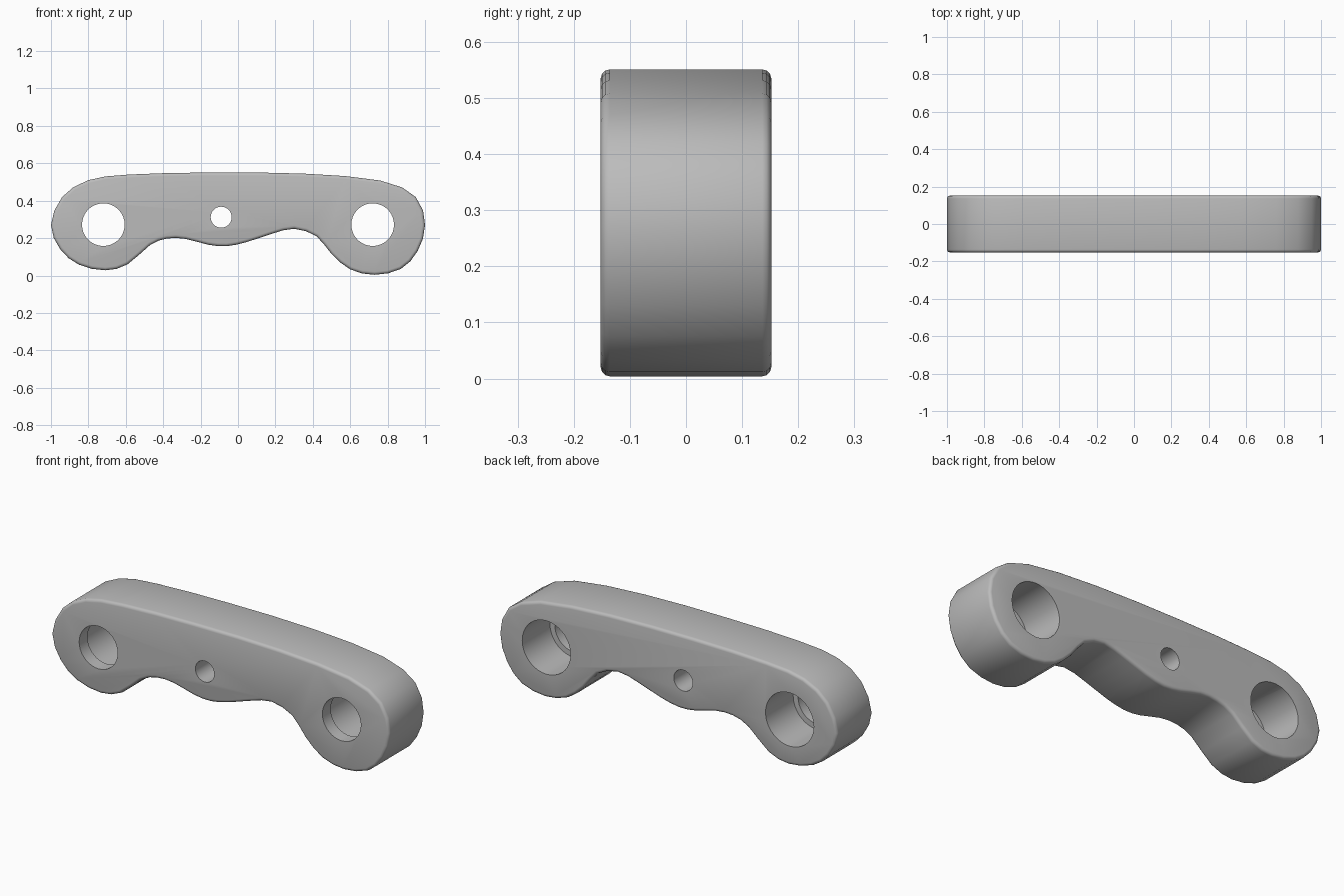
import bpy
import bmesh
from math import pi
from mathutils import Vector, Matrix

cube = bpy.data.objects.get("Cube")
if cube:
    bpy.data.objects.remove(cube, do_unlink=True)

HALF_DEPTH = 0.152
EDGE_RADIUS = 0.016
LIP = 0.07

# Single grey material
grey = bpy.data.materials.new("plain grey")
grey.use_nodes = True
colour = (0.5, 0.5, 0.5, 1)
grey.diffuse_color = colour
grey.node_tree.nodes["Principled BSDF"].inputs["Base Color"].default_value = colour

# Key points of the outline in x and z, clockwise from the left end
outline = [
    (-1, .27), (-.94, .42), (-.8, .51), (-.58, .54), (-.15, .551),
    (.35, .545), (.76, .508), (.95, .42), (1, .27), (.96, .13),
    (.87, .035), (.73, .004), (.6, .033), (.5, .115), (.42, .21),
    (.3, .25), (.18, .223), (.05, .18), (-.06, .157), (-.16, .165),
    (-.28, .196), (-.38, .198), (-.47, .163), (-.59, .06),
    (-.71, .028), (-.85, .058), (-.95, .14),
]


def smooth_loop(points, steps=2):
    """Closed Catmull-Rom curve through the points."""
    result = []
    n = len(points)
    for i in range(n):
        a, b, c, d = (Vector(points[(i + k) % n]) for k in (-1, 0, 1, 2))
        for s in range(steps):
            t = s / steps
            result.append(b + (c - a) * t / 2
                          + (a - b * 2.5 + c * 2 - d / 2) * t ** 2
                          + (b * 3 - a - c * 3 + d) * t ** 3 / 2)
    return result


def add_object(name, bm):
    bmesh.ops.recalc_face_normals(bm, faces=bm.faces)
    mesh = bpy.data.meshes.new(name)
    bm.to_mesh(mesh)
    bm.free()
    mesh.materials.append(grey)
    obj = bpy.data.objects.new(name, mesh)
    bpy.context.collection.objects.link(obj)
    return obj


def add_cutter(name, x, z, radius, y_from, y_to):
    """Cylinder running along y, used to drill the bar."""
    bm = bmesh.new()
    place = (Matrix.Translation((x, (y_from + y_to) / 2, z))
             @ Matrix.Rotation(pi / 2, 4, "X"))
    bmesh.ops.create_cone(bm, cap_ends=True, segments=36, radius1=radius,
                          radius2=radius, depth=y_to - y_from, matrix=place)
    cutter = add_object(name, bm)
    cutter.hide_render = True
    return cutter


# Bar: extruded outline with rounded front and back rims
bm = bmesh.new()
front = bm.faces.new([bm.verts.new((p.x, -HALF_DEPTH, p.y))
                      for p in smooth_loop(outline)])
extruded = bmesh.ops.extrude_face_region(bm, geom=[front], use_keep_orig=True)
back = [v for v in extruded["geom"] if isinstance(v, bmesh.types.BMVert)]
bmesh.ops.translate(bm, verts=back, vec=(0, 2 * HALF_DEPTH, 0))
rims = [e for e in bm.edges if e.verts[0].co.y * e.verts[1].co.y > 0]
bmesh.ops.recalc_face_normals(bm, faces=bm.faces)
bmesh.ops.bevel(bm, geom=rims, offset=EDGE_RADIUS, segments=3,
                profile=0.5, affect="EDGES")
bar = add_object("link_bar", bm)

# Holes: two stepped end holes, wider at the back, and a small through hole
cutters = [add_cutter("small_hole_cutter", -0.09, 0.312, 0.056, -1, 1)]
for side, x in (("right", -0.72), ("left", 0.72)):
    cutters.append(add_cutter(side + "_hole_cutter", x, 0.272, 0.114, -1, 1))
    cutters.append(add_cutter(side + "_counterbore_cutter", x, 0.272, 0.143,
                              LIP - HALF_DEPTH, 1))

bpy.ops.object.select_all(action="DESELECT")
bpy.context.view_layer.objects.active = bar
bar.select_set(True)
for cutter in cutters:
    drill = bar.modifiers.new("drill", "BOOLEAN")
    drill.operation = "DIFFERENCE"
    drill.solver = "EXACT"
    drill.object = cutter
    bpy.ops.object.modifier_apply(modifier=drill.name)
    bpy.data.objects.remove(cutter, do_unlink=True)

bpy.ops.object.shade_smooth_by_angle(angle=pi / 5)
